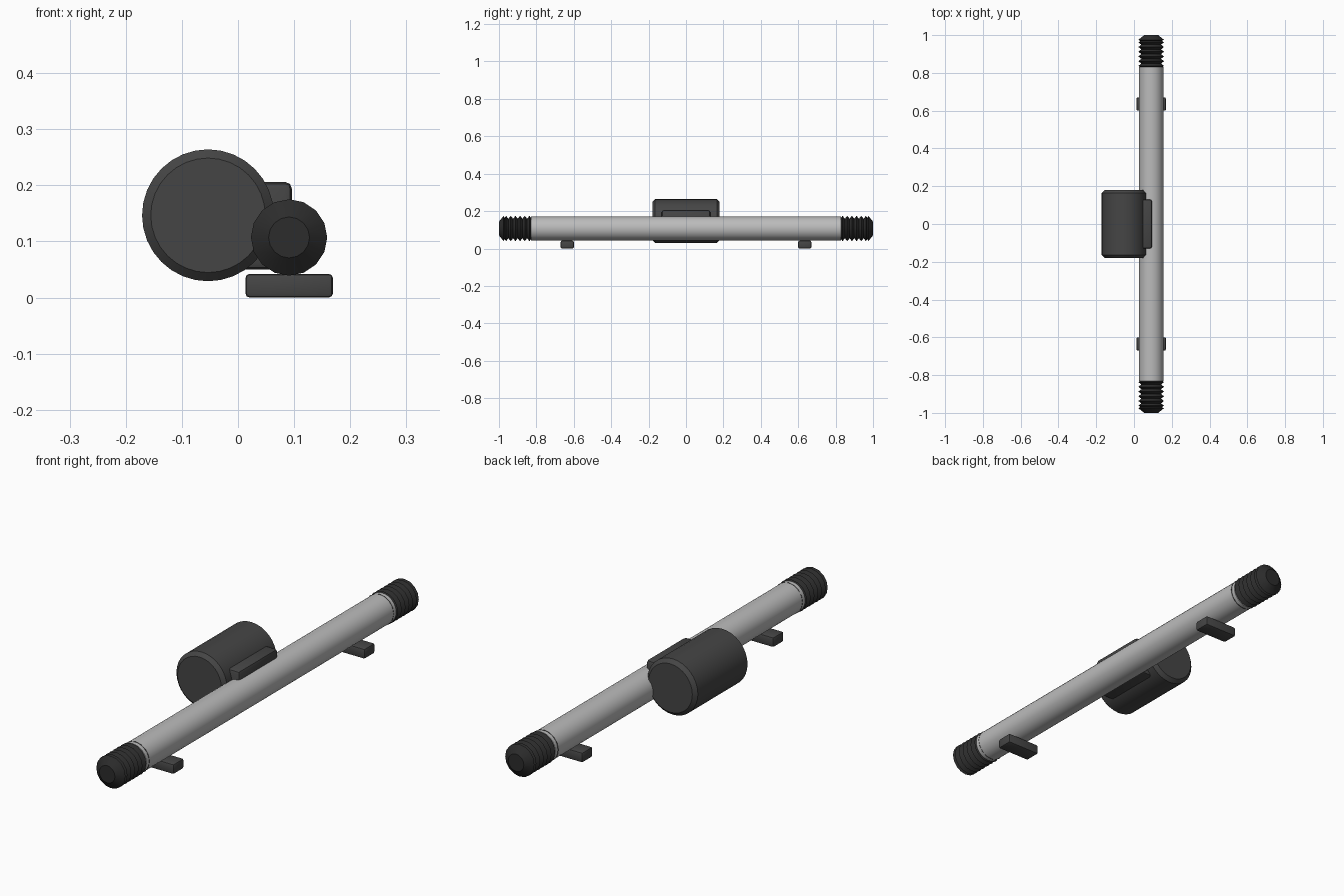
import bpy, bmesh
from math import cos, sin, tau, radians

if "Cube" in bpy.data.objects:
    bpy.data.objects.remove(bpy.data.objects["Cube"])


def material(name, v):
    m = bpy.data.materials.new(name)
    m.diffuse_color = (v, v, v, 1)
    m.use_nodes = True
    m.node_tree.nodes["Principled BSDF"].inputs["Base Color"].default_value = m.diffuse_color
    return m


dark = material("dark_grey", 0.06)
rubber = material("black_rubber", 0.025)
metal = material("light_metal", 0.5)


def finish(bm, name, mat, smooth):
    bmesh.ops.recalc_face_normals(bm, faces=bm.faces)
    me = bpy.data.meshes.new(name)
    bm.to_mesh(me)
    bm.free()
    me.materials.append(mat)
    ob = bpy.data.objects.new(name, me)
    bpy.context.collection.objects.link(ob)
    if smooth:
        bpy.context.view_layer.objects.active = ob
        ob.select_set(True)
        bpy.ops.object.shade_smooth_by_angle(angle=radians(30))
        ob.select_set(False)
    return ob


def lathe(name, profile, cx, cz, sides, mat, smooth=True):
    """Capped solid of revolution along y from (y, radius) pairs."""
    bm = bmesh.new()
    rings = [[bm.verts.new((cx + r * cos(tau * i / sides), y, cz + r * sin(tau * i / sides)))
              for i in range(sides)] for y, r in profile]
    for a, b in zip(rings, rings[1:]):
        for i in range(sides):
            j = (i + 1) % sides
            bm.faces.new((a[i], a[j], b[j], b[i]))
    bm.faces.new(rings[0])
    bm.faces.new(rings[-1])
    return finish(bm, name, mat, smooth)


def box(name, lo, hi, bevel, mat):
    bm = bmesh.new()
    bmesh.ops.create_cube(bm, size=1)
    for v in bm.verts:
        v.co = [l + (c + 0.5) * (h - l) for c, l, h in zip(v.co, lo, hi)]
    bmesh.ops.bevel(bm, geom=bm.edges[:], offset=bevel, segments=2,
                    profile=0.5, affect='EDGES')
    return finish(bm, name, mat, True)


ROD_X, ROD_Z = 0.091, 0.107

# Long central tube
lathe("rack_tube", [(-0.83, 0.064), (0.83, 0.064)], ROD_X, ROD_Z, 32, metal)

# Motor housing with chamfered ends
lathe("motor_housing", [(-0.18, 0.102), (-0.165, 0.1175), (0.165, 0.1175), (0.18, 0.102)],
      -0.0535, 0.1465, 32, dark)

# Bracket joining the motor to the tube
box("motor_bracket", (-0.02, -0.13, 0.05), (0.096, 0.13, 0.206), 0.012, dark)

# Ribbed boots and mounting feet at both ends
for side, s in (("front", -1), ("back", 1)):
    ribs, start, pitch = 7, 0.812, 0.025
    profile = [(start, 0.066)]
    for i in range(ribs):
        y = start + pitch * i
        profile += [(y + pitch * 0.5, 0.052), (y + pitch, 0.068)]
    profile[-1] = (0.975, 0.068)
    profile[-2] = (0.969, 0.056)
    profile.append((1.0, 0.0365))
    lathe(side + "_boot", [(s * y, r) for y, r in profile], ROD_X, ROD_Z, 16, rubber)
    box(side + "_foot", (0.0134, s * 0.635 - 0.035, 0), (0.169, s * 0.635 + 0.035, 0.042),
        0.007, dark)
